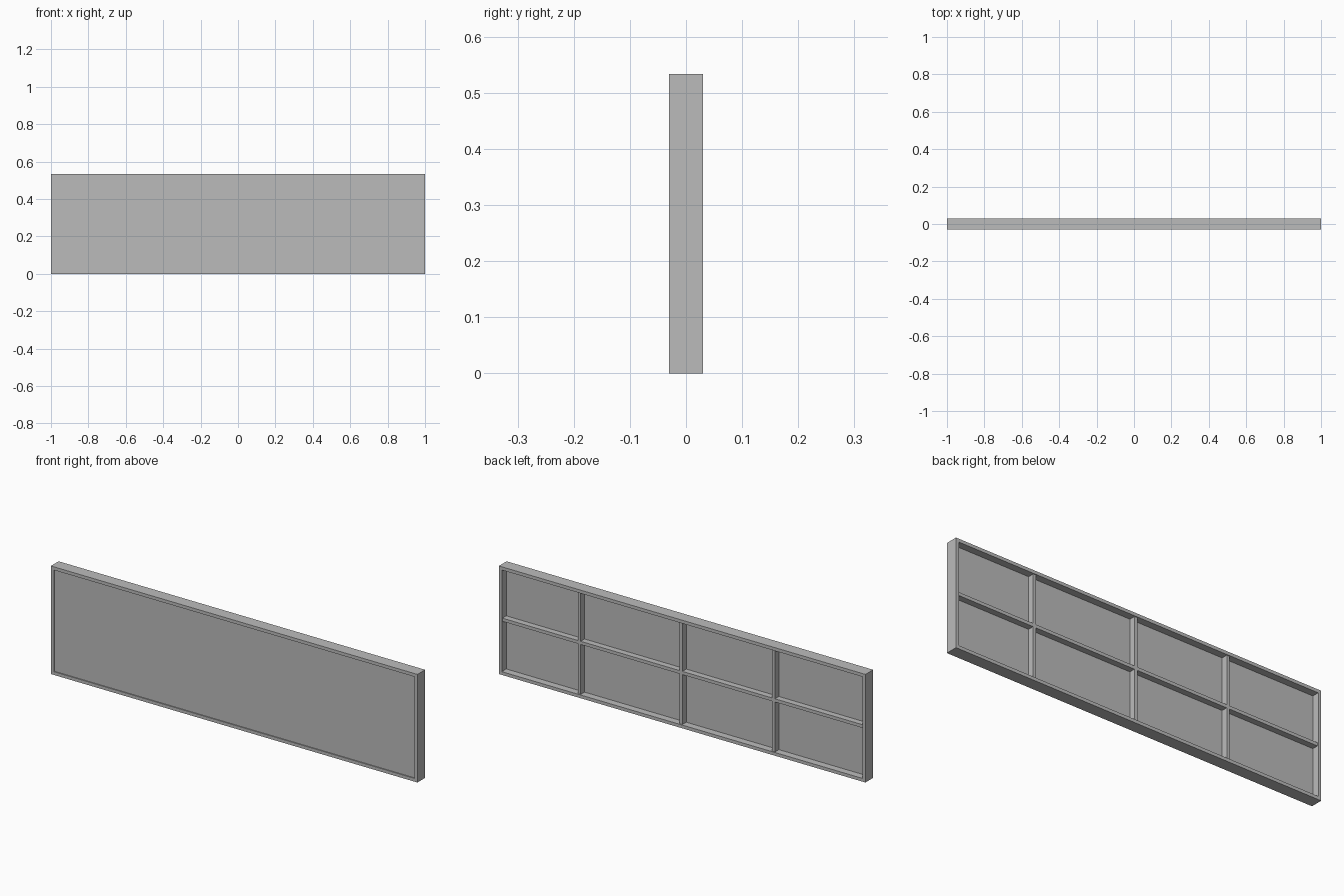
import bpy
import bmesh
from mathutils import Matrix, Vector

cube = bpy.data.objects.get("Cube")
if cube:
    bpy.data.objects.remove(cube, do_unlink=True)

WIDTH, DEPTH, HEIGHT = 2.0, 0.06, 0.533
BOARD = 0.016                      # thickness of frame boards and ribs
FRONT, BACK = -DEPTH / 2, DEPTH / 2
PANEL_FRONT, PANEL_BACK = FRONT + 0.005, -0.005
RIB_BACK = BACK - 0.005

grey = bpy.data.materials.new("plain grey")
grey.use_nodes = True
colour = (0.5, 0.5, 0.5, 1.0)
grey.diffuse_color = colour
grey.node_tree.nodes["Principled BSDF"].inputs["Base Color"].default_value = colour


def finish(name, bm):
    mesh = bpy.data.meshes.new(name)
    bmesh.ops.recalc_face_normals(bm, faces=bm.faces)
    bm.to_mesh(mesh)
    bm.free()
    mesh.materials.append(grey)
    obj = bpy.data.objects.new(name, mesh)
    bpy.context.collection.objects.link(obj)


def box(name, low, high):
    low, high = Vector(low), Vector(high)
    bm = bmesh.new()
    place = Matrix.Translation((low + high) / 2) @ Matrix.Diagonal((*(high - low), 1))
    bmesh.ops.create_cube(bm, size=1, matrix=place)
    finish(name, bm)


# Outer frame: nested rectangles joined into one closed ring
bm = bmesh.new()
loops = []
for inset, y in ((0, FRONT), (0, BACK), (BOARD, BACK), (BOARD, FRONT)):
    x, low, high = WIDTH / 2 - inset, inset, HEIGHT - inset
    corners = ((-x, low), (x, low), (x, high), (-x, high))
    loops.append([bm.verts.new((cx, y, cz)) for cx, cz in corners])
for i, a in enumerate(loops):
    b = loops[(i + 1) % 4]
    for j in range(4):
        k = (j + 1) % 4
        bm.faces.new((a[j], a[k], b[k], b[j]))
finish("outer_frame", bm)

# Front board, set slightly into the frame
inner_x = WIDTH / 2 - BOARD
box("front_panel", (-inner_x, PANEL_FRONT, BOARD),
    (inner_x, PANEL_BACK, HEIGHT - BOARD))

# Upright ribs on the back
half = BOARD / 2
for name, x in (("left_rib", 0.565), ("middle_rib", 0.01), ("right_rib", -0.495)):
    box(name, (x - half, PANEL_BACK, BOARD), (x + half, RIB_BACK, HEIGHT - BOARD))

# Long horizontal rib across the back
rib_z = 0.27
box("cross_rib", (-inner_x, PANEL_BACK, rib_z - half),
    (inner_x, RIB_BACK, rib_z + half))
